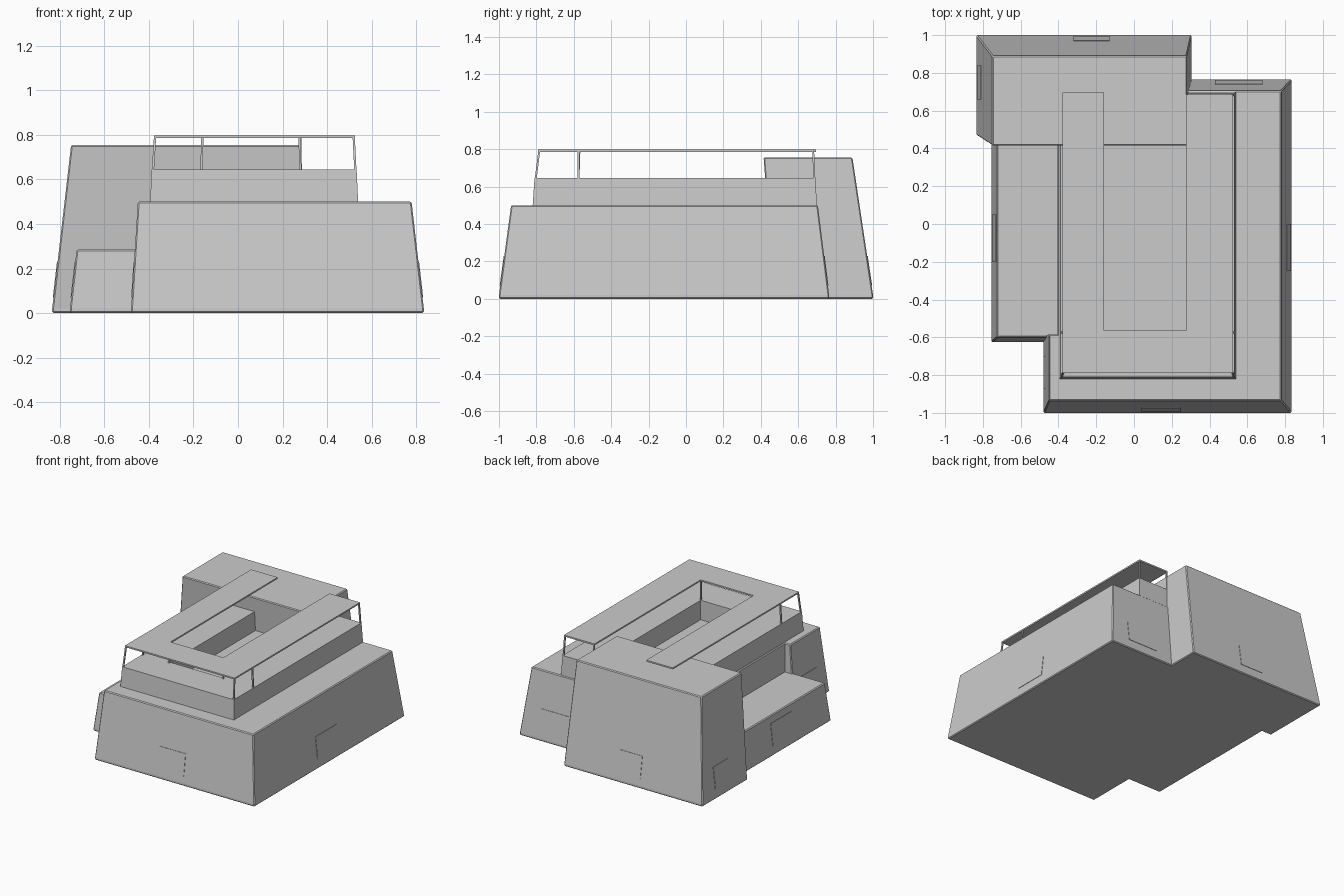
import bpy, bmesh
from mathutils import Vector

cube = bpy.data.objects.get("Cube")
if cube:
    bpy.data.objects.remove(cube)

grey = bpy.data.materials.new("plain grey")
grey.use_nodes = True
colour = (0.6, 0.6, 0.6, 1)
grey.diffuse_color = colour
grey.node_tree.nodes["Principled BSDF"].inputs["Base Color"].default_value = colour


def finish(name, bm, bevel=0):
    bmesh.ops.recalc_face_normals(bm, faces=bm.faces)
    mesh = bpy.data.meshes.new(name)
    bm.to_mesh(mesh)
    bm.free()
    mesh.materials.append(grey)
    ob = bpy.data.objects.new(name, mesh)
    bpy.context.collection.objects.link(ob)
    if bevel:
        mod = ob.modifiers.new("edge", 'BEVEL')
        mod.width = bevel
        mod.segments = 1
        mod.limit_method = 'ANGLE'
    return ob


def loft(name, levels, bevel=0):
    """Stack outlines: each level is (z, list of xy points)."""
    bm = bmesh.new()
    rings = [[bm.verts.new((x, y, z)) for x, y in pts] for z, pts in levels]
    n = len(rings[0])
    for low, high in zip(rings, rings[1:]):
        for i in range(n):
            j = (i + 1) % n
            bm.faces.new((low[i], low[j], high[j], high[i]))
    bm.faces.new(rings[0])
    bm.faces.new(rings[-1])
    return finish(name, bm, bevel)


def rect(x0, x1, y0, y1):
    return [(x0, y0), (x1, y0), (x1, y1), (x0, y1)]


PLINTH = 0.02


def block(name, height, foot, top):
    """Tapered building mass standing on a short vertical plinth."""
    loft(name, [(0, rect(*foot)), (PLINTH, rect(*foot)), (height, rect(*top))], 0.006)
    return height, foot, top


def window(name, mass, side, a, b):
    """Thin plate lying on a sloping wall; side 0-3 is -x, +x, -y, +y."""
    height, foot, top = mass
    sign = 1 if side % 2 else -1
    levels = []
    for z in (0.07, 0.23):
        t = (z - PLINTH) / (height - PLINTH)
        face = foot[side] + (top[side] - foot[side]) * t
        lo, hi = sorted((face - sign * 0.004, face + sign * 0.003))
        levels.append((z, rect(lo, hi, a, b) if side < 2 else rect(a, b, lo, hi)))
    loft(name, levels)


def post(name, bottom, top, r=0.005):
    square = lambda p: rect(p[0] - r, p[0] + r, p[1] - r, p[1] + r)
    loft(name, [(0.63, square(bottom)), (0.79, square(top))])


# Building masses
front = block("front_block", 0.5, (-0.48, 0.835, -1, -0.585), (-0.45, 0.78, -0.935, -0.585))
main = block("main_block", 0.5, (-0.405, 0.835, -0.8, 0.765), (-0.405, 0.78, -0.8, 0.705))
tower = block("rear_block", 0.755, (-0.835, 0.305, 0.47, 1), (-0.75, 0.28, 0.415, 0.89))
low = block("side_block", 0.285, (-0.755, -0.38, -0.625, 0.6), (-0.725, -0.38, -0.6, 0.6))


# U-shaped terrace storey and canopy, open towards the rear
def u_shape(x0, x1, y0, y_left, y_right, ix0, ix1, iy):
    return [(x0, y0), (x1, y0), (x1, y_right), (ix1, y_right),
            (ix1, iy), (ix0, iy), (ix0, y_left), (x0, y_left)]


inner = (-0.16, 0.275, -0.565)
loft("terrace", [(0.495, u_shape(-0.395, 0.54, -0.82, 0.6, 0.7, *inner)),
                 (0.645, u_shape(-0.388, 0.533, -0.81, 0.6, 0.692, *inner))])
loft("canopy", [(0.786, u_shape(-0.378, 0.525, -0.79, 0.695, 0.685, *inner)),
                (0.797, u_shape(-0.378, 0.525, -0.79, 0.695, 0.685, *inner))])

# Canopy posts
for label, bottom, top in (
        ("front_right", (-0.383, -0.805), (-0.373, -0.785)),
        ("front_left", (0.528, -0.805), (0.52, -0.785)),
        ("outer_right", (-0.383, -0.575), (-0.373, -0.575)),
        ("outer_left", (0.528, -0.575), (0.52, -0.575)),
        ("inner_right", (-0.165, -0.575), (-0.16, -0.57)),
        ("inner_left", (0.28, -0.575), (0.277, -0.57)),
        ("rear_outer", (0.528, 0.687), (0.52, 0.68)),
        ("rear_inner", (0.282, 0.687), (0.28, 0.68))):
    post(label + "_post", bottom, top)

# Windows
for label, mass, side, a, b in (
        ("front", front, 2, 0.04, 0.25),
        ("front_side", front, 0, -0.87, -0.7),
        ("left_side", main, 1, -0.25, 0.0),
        ("main_rear", main, 3, 0.43, 0.68),
        ("tower_rear", tower, 3, -0.32, -0.13),
        ("tower_right", tower, 0, 0.66, 0.84),
        ("side_block", low, 0, -0.2, 0.05)):
    window(label + "_window", mass, side, a, b)
